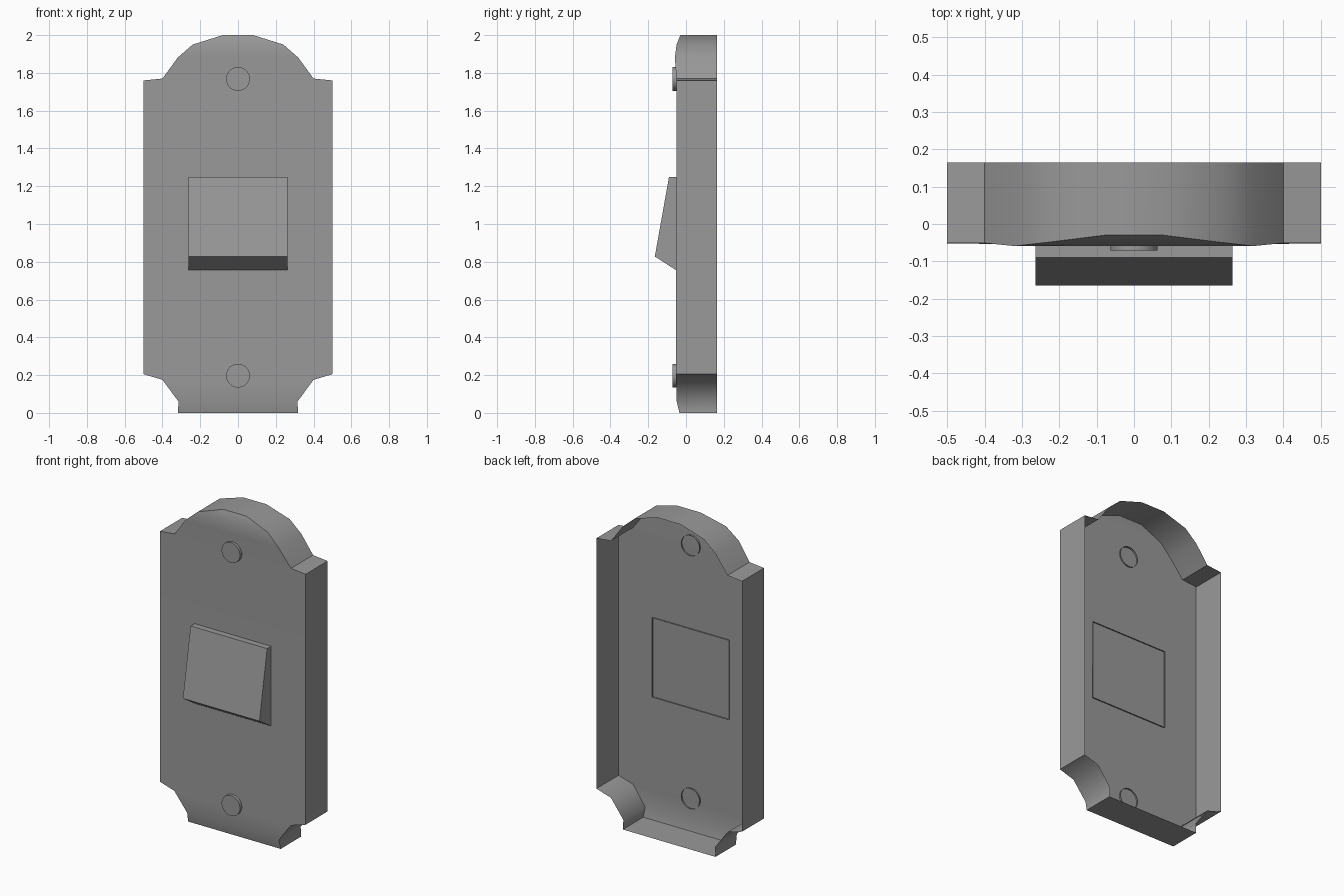
import bpy, bmesh, math
from mathutils import Matrix

if "Cube" in bpy.data.objects:
    bpy.data.objects.remove(bpy.data.objects["Cube"])

BACK_Y = 0.165
grey = bpy.data.materials.new("dark_grey")
grey.diffuse_color = (0.32, 0.32, 0.32, 1)
grey.use_nodes = True
grey.node_tree.nodes["Principled BSDF"].inputs["Base Color"].default_value = grey.diffuse_color


def finish(bm, name, angle):
    mesh = bpy.data.meshes.new(name)
    bm.to_mesh(mesh)
    bm.free()
    mesh.materials.append(grey)
    ob = bpy.data.objects.new(name, mesh)
    bpy.context.collection.objects.link(ob)
    bpy.ops.object.select_all(action='DESELECT')
    ob.select_set(True)
    bpy.context.view_layer.objects.active = ob
    bpy.ops.object.shade_smooth_by_angle(angle=math.radians(angle))
    return ob


def open_back(bm):
    # Remove the cap facing the wall, leaving a rim just behind the plate
    caps = [f for f in bm.faces if f.normal.y > 0.99]
    bmesh.ops.delete(bm, geom=caps, context='FACES_ONLY')


# Wall plate: thin shell, open at the back; rows of (half width, front y, z)
rows = [(0.318, -0.035, 0.0), (0.315, -0.049, 0.06), (0.40, -0.053, 0.175),
        (0.50, -0.052, 0.205), (0.50, -0.051, 1.76), (0.40, -0.051, 1.77),
        (0.32, -0.059, 1.88), (0.24, -0.050, 1.95), (0.08, -0.030, 2.0)]
bm = bmesh.new()
left = [bm.verts.new((-x, y, z)) for x, y, z in rows]
right = [bm.verts.new((x, y, z)) for x, y, z in rows]
for i in range(len(rows) - 1):
    bm.faces.new((left[i], right[i], right[i + 1], left[i + 1]))
# Side walls follow the outline straight back
outline = right + left[::-1]
rear = [bm.verts.new((v.co.x, BACK_Y, v.co.z)) for v in outline]
for i in range(len(outline)):
    j = (i + 1) % len(outline)
    bm.faces.new((outline[j], outline[i], rear[i], rear[j]))
finish(bm, "wall_plate", 40)

# Rocker: side profile (y, z) extruded across x
profile = [(-0.044, 0.757), (-0.055, 0.757), (-0.165, 0.828),
           (-0.09, 1.25), (-0.044, 1.25)]
bm = bmesh.new()
face = bm.faces.new([bm.verts.new((-0.263, y, z)) for y, z in profile])
ext = bmesh.ops.extrude_face_region(bm, geom=[face])
bmesh.ops.translate(bm, vec=(0.526, 0, 0),
                    verts=[g for g in ext["geom"] if isinstance(g, bmesh.types.BMVert)])
bmesh.ops.recalc_face_normals(bm, faces=bm.faces)
bm.normal_update()
open_back(bm)
finish(bm, "rocker_switch", 20)

# Screw heads
for name, z in (("lower_screw", 0.197), ("upper_screw", 1.768)):
    bm = bmesh.new()
    bmesh.ops.create_cone(bm, cap_ends=True, segments=32, radius1=0.063,
                          radius2=0.063, depth=0.028,
                          matrix=Matrix.Translation((0, -0.057, z))
                          @ Matrix.Rotation(math.pi / 2, 4, 'X'))
    bm.normal_update()
    open_back(bm)
    finish(bm, name, 30)
